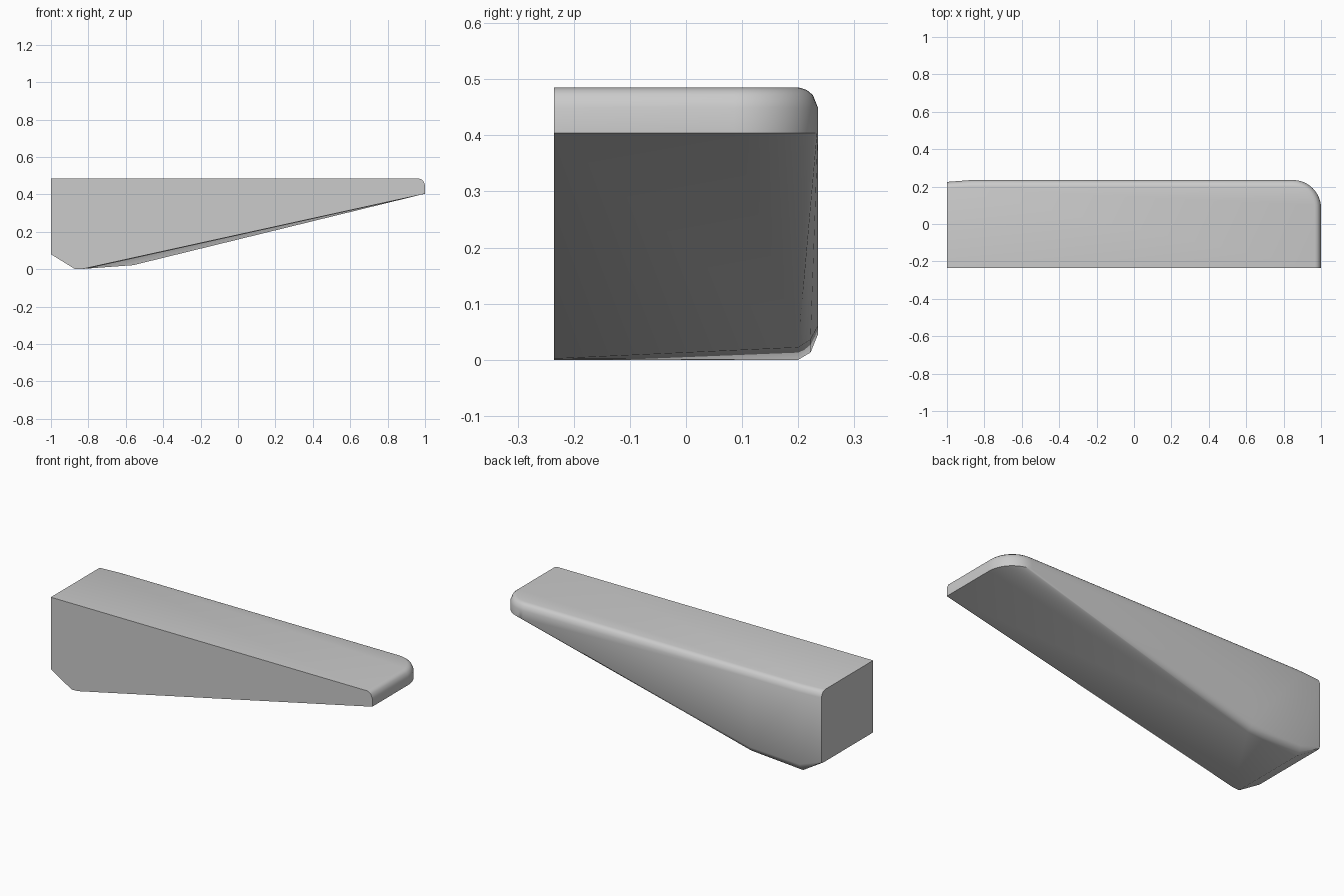
import bpy, bmesh, math

cube = bpy.data.objects.get("Cube")
if cube:
    bpy.data.objects.remove(cube, do_unlink=True)

FRONT, BACK, TOP, TIP_Z, R = -0.235, 0.235, 0.485, 0.404, 0.15

grey = bpy.data.materials.new("plain_grey")
grey.use_nodes = True
colour = (0.6, 0.6, 0.6, 1)
grey.diffuse_color = colour
grey.node_tree.nodes["Principled BSDF"].inputs["Base Color"].default_value = colour

bm = bmesh.new()


def vert(x, y, z):
    return bm.verts.new((x, y, z))


def strip(a, b):
    for i in range(len(a) - 1):
        bm.faces.new((a[i], a[i + 1], b[i + 1], b[i]))


def rim(inset, z):
    """Back edge, rounded corner and tip edge, moved inwards by inset."""
    pts = [(-1, BACK - 0.01 - inset), (-0.87, BACK - inset), (-0.56, BACK - inset)]
    for i in range(13):
        a = math.pi / 2 * (1 - i / 12)
        pts.append((1 - R + (R - inset) * math.cos(a), BACK - R + (R - inset) * math.sin(a)))
    pts.append((1 - inset, FRONT))
    return [vert(x, y, z) for x, y in pts]


# Rounded top edge
rims = [rim(d, z) for d, z in ((0.033, TOP), (0.02, 0.481), (0.009, 0.472), (0, 0.45))]
# Lower edge of the back and tip walls
low = rim(0, TIP_Z)
for v, z in zip(low, (0.09, 0.045, 0.06)):
    v.co.z = z
rims.append(low)
for a, b in zip(rims, rims[1:]):
    strip(a, b)

# Rounded lower back edge
mid = [vert(-1, 0.22, 0.083), vert(-0.87, 0.222, 0.013), vert(-0.56, 0.222, 0.036)]
base = [vert(-1, 0.205, 0.08), vert(-0.87, 0.2, 0), vert(-0.56, 0.2, 0.022)]
strip(low[:3], mid)
strip(mid, base)

# Underside: left bevel, foot, and slope fanning out to the tip
front_low = [vert(-1, FRONT, 0.08), vert(-0.87, FRONT, 0), vert(-0.83, FRONT, 0.002)]
strip(base, front_low)
bm.faces.new((low[2], mid[2], low[3]))
bm.faces.new((mid[2], base[2], low[3]))
for a, b in zip(low[3:], low[4:]):
    bm.faces.new((base[2], a, b))
bm.faces.new((base[2], low[-1], front_low[2]))

# Flat top, front and left faces
corner = vert(-1, FRONT, TOP)
bm.faces.new([corner] + rims[0])
bm.faces.new([corner] + [r[-1] for r in rims] + front_low[::-1])
bm.faces.new([corner] + [r[0] for r in rims] + [mid[0], base[0], front_low[0]])

bmesh.ops.recalc_face_normals(bm, faces=bm.faces)
mesh = bpy.data.meshes.new("wedge_block")
bm.to_mesh(mesh)
bm.free()
mesh.materials.append(grey)
block = bpy.data.objects.new("wedge_block", mesh)
bpy.context.collection.objects.link(block)

bpy.context.view_layer.objects.active = block
block.select_set(True)
bpy.ops.object.shade_smooth_by_angle(angle=math.radians(35))
